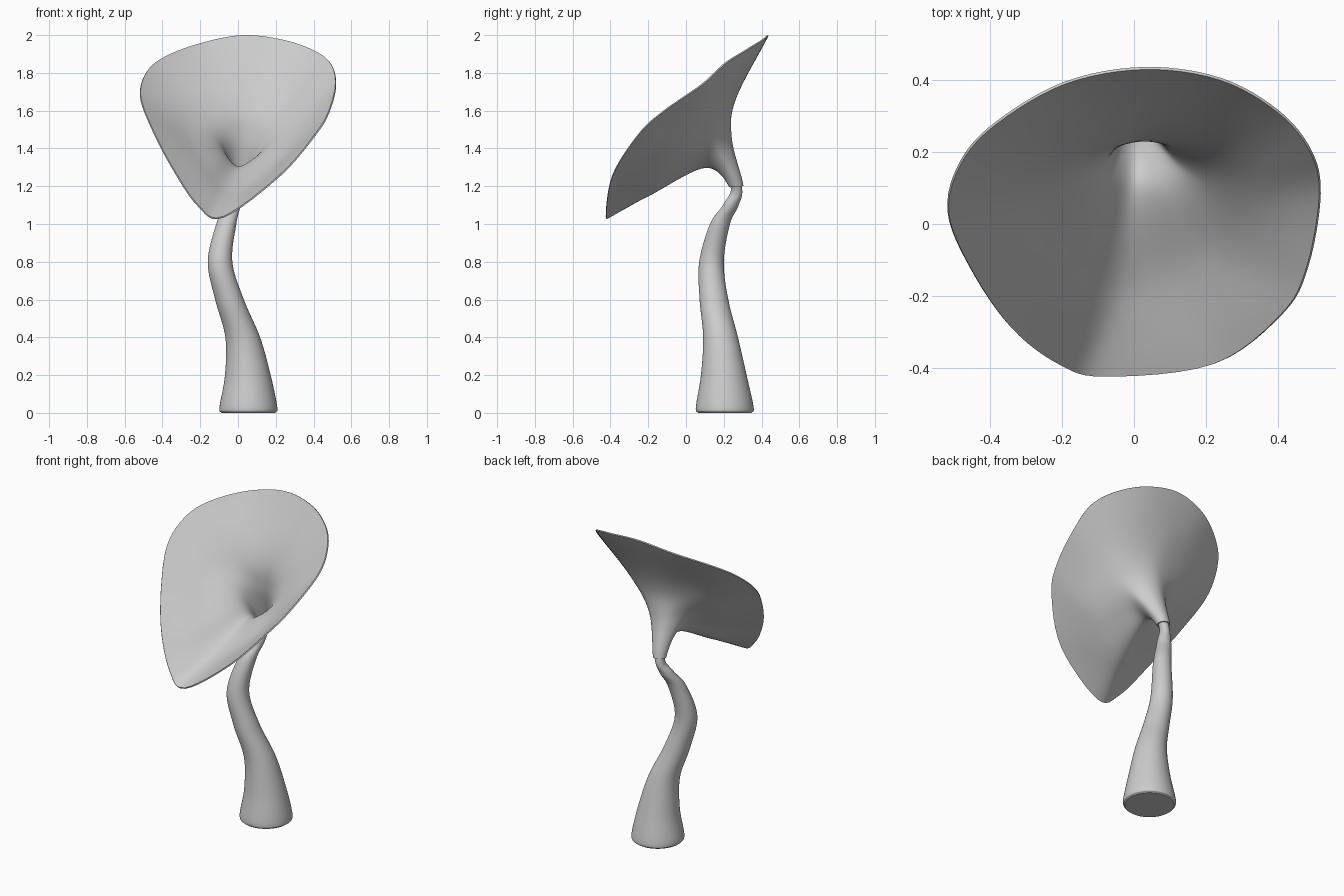
import bpy, bmesh
from math import sin, cos, pi
from mathutils import Vector

if "Cube" in bpy.data.objects:
    bpy.data.objects.remove(bpy.data.objects["Cube"])

N = 96        # points around each ring
STEPS = 10    # rings between key rings
WALL = 0.008  # petal thickness


def catmull(p0, p1, p2, p3, t):
    return 0.5 * (2 * p1 + (p2 - p0) * t + (2 * p0 - 5 * p1 + 4 * p2 - p3) * t * t
                  + (3 * p1 - p0 - 3 * p2 + p3) * t ** 3)


def closed_ring(points):
    """Smooth closed ring of N points through the given control points."""
    p = [Vector(q) for q in points]
    k = len(p)
    out = []
    for i in range(N):
        j, t = divmod(i * k / N, 1)
        j = int(j)
        out.append(catmull(p[j - 1], p[j], p[(j + 1) % k], p[(j + 2) % k], t))
    return out


def circle(x, y, z, r):
    return [Vector((x + r * sin(2 * pi * i / N), y + r * cos(2 * pi * i / N), z)) for i in range(N)]


# Stem: centre x, centre y, height, radius
stem = [(.055, .205, 0, .142), (.055, .205, .03, .153), (.052, .20, .2, .121),
        (.025, .183, .4, .092), (-.045, .148, .6, .076), (-.095, .135, .8, .065),
        (-.062, .18, 1.0, .053), (-.028, .237, 1.1, .042), (0, .265, 1.2, .031)]

# Petal rings, starting at the back and going round by the right side
throat = [(.02, .235, 1.45), (.09, .215, 1.44), (.13, .16, 1.40), (.08, .11, 1.345),
          (0, .10, 1.305), (-.06, .12, 1.36), (-.09, .16, 1.43), (-.05, .21, 1.46)]
middle = [(.03, .255, 1.66), (.22, .20, 1.62), (.30, .07, 1.53), (.21, -.10, 1.33),
          (-.04, -.20, 1.155), (-.19, -.12, 1.31), (-.29, .06, 1.52), (-.20, .19, 1.63)]
rim = [(.03, .43, 2.0), (.24, .40, 1.975), (.40, .31, 1.92), (.49, .20, 1.85),
       (.515, .08, 1.74), (.48, -.12, 1.60), (.41, -.25, 1.48), (.22, -.39, 1.26),
       (-.08, -.425, 1.04), (-.21, -.39, 1.10), (-.34, -.29, 1.29), (-.45, -.13, 1.50),
       (-.515, .03, 1.68), (-.48, .17, 1.81), (-.38, .28, 1.89), (-.19, .39, 1.96)]

keys = [circle(*s) for s in stem] + [closed_ring(r) for r in (throat, middle, rim)]

# Blend the key rings lengthwise
rings = []
last = len(keys) - 1
for k in range(last):
    for s in range(STEPS):
        ring = []
        for i in range(N):
            p1, p2 = keys[k][i], keys[k + 1][i]
            p0 = keys[k - 1][i] if k else 2 * p1 - p2
            p3 = keys[k + 2][i] if k + 2 <= last else 2 * p2 - p1
            ring.append(catmull(p0, p1, p2, p3, s / STEPS))
        rings.append(ring)
rings.append(keys[-1])

bm = bmesh.new()


def skin(a, b):
    for i in range(N):
        j = (i + 1) % N
        bm.faces.new((a[i], b[i], b[j], a[j]))


# Outer skin and closed foot
outer = [[bm.verts.new(p) for p in r] for r in rings]
for a, b in zip(outer, outer[1:]):
    skin(a, b)
bm.faces.new(outer[0])
bmesh.ops.recalc_face_normals(bm, faces=bm.faces[:])
bm.normal_update()

# Inner skin of the petal, running from the rim down into the throat
start = (len(stem) - 1) * STEPS
inner = [[bm.verts.new(v.co - v.normal * WALL) for v in r] for r in outer[start:]]
inner.reverse()
skin(outer[-1], inner[0])
for a, b in zip(inner, inner[1:]):
    skin(a, b)
bm.faces.new(inner[-1])
bmesh.ops.recalc_face_normals(bm, faces=bm.faces[:])

mesh = bpy.data.meshes.new("flower_horn")
bm.to_mesh(mesh)
bm.free()
obj = bpy.data.objects.new("flower_horn", mesh)
bpy.context.collection.objects.link(obj)
bpy.context.view_layer.objects.active = obj
obj.select_set(True)
bpy.ops.object.shade_smooth_by_angle(angle=pi / 4)
